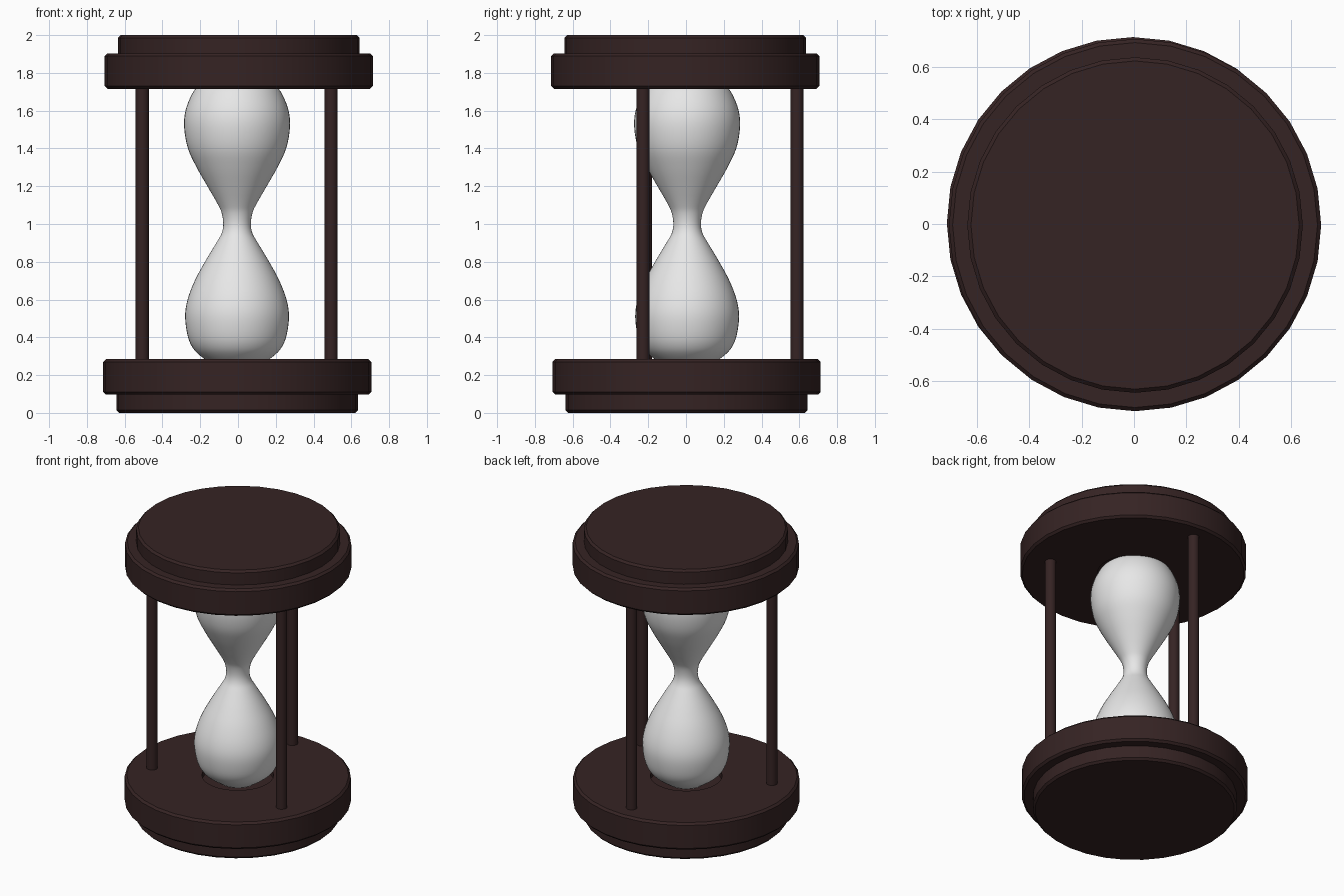
import bpy, bmesh, math

if "Cube" in bpy.data.objects:
    bpy.data.objects.remove(bpy.data.objects["Cube"])

def material(name, rgb):
    m = bpy.data.materials.new(name)
    m.diffuse_color = (*rgb, 1)
    m.use_nodes = True
    m.node_tree.nodes["Principled BSDF"].inputs["Base Color"].default_value = m.diffuse_color
    return m

wood = material("dark_wood", (0.036, 0.017, 0.017))
glass = material("pale_glass", (0.8, 0.8, 0.8))

def lathe(name, profile, centre, mat, sides, angle=35):
    """Revolve (radius, z) points, listed bottom to top, around a vertical axis."""
    bm = bmesh.new()
    rings = []
    for r, z in profile:
        if r == 0:
            rings.append([bm.verts.new((0, 0, z))] * sides)
        else:
            rings.append([bm.verts.new((r * math.cos(2 * math.pi * i / sides),
                                        r * math.sin(2 * math.pi * i / sides), z))
                          for i in range(sides)])
    for a, b in zip(rings, rings[1:]):
        for i in range(sides):
            j = (i + 1) % sides
            bm.faces.new(list(dict.fromkeys((a[i], a[j], b[j], b[i]))))
    bmesh.ops.recalc_face_normals(bm, faces=bm.faces)
    me = bpy.data.meshes.new(name)
    bm.to_mesh(me)
    bm.free()
    me.materials.append(mat)
    ob = bpy.data.objects.new(name, me)
    ob.location = (*centre, 0)
    bpy.context.collection.objects.link(ob)
    bpy.ops.object.select_all(action='DESELECT')
    ob.select_set(True)
    bpy.context.view_layer.objects.active = ob
    bpy.ops.object.shade_smooth_by_angle(angle=math.radians(angle))
    return ob

def smooth_profile(pts, steps=4):
    """Catmull-Rom curve through the points."""
    p = [pts[0]] + pts + [pts[-1]]
    out = []
    for a, b, c, d in zip(p, p[1:], p[2:], p[3:]):
        for s in range(steps):
            t = s / steps
            out.append(tuple(0.5 * (2 * b[k] + (c[k] - a[k]) * t
                                    + (2 * a[k] - 5 * b[k] + 4 * c[k] - d[k]) * t * t
                                    + (3 * b[k] - a[k] - 3 * c[k] + d[k]) * t ** 3)
                             for k in (0, 1)))
    return out + [pts[-1]]

# Two-tier end plate with small bevels and a shallow seat for the glass
v = 0.014
plate = [(0, 0), (0.64 - v, 0), (0.64, v), (0.64, 0.097), (0.71 - v, 0.097),
         (0.71, 0.097 + v), (0.71, 0.284 - v), (0.71 - v, 0.284),
         (0.225, 0.284), (0.225, 0.245), (0, 0.245)]
lathe("bottom_plate", plate, (-0.004, 0.003), wood, 32)
lathe("top_plate", [(r, 2 - z) for r, z in reversed(plate)], (0.004, -0.004), wood, 32)

# Glass bulbs joined by a narrow neck
bulb = [(0.12, 0.25), (0.192, 0.30), (0.235, 0.345), (0.262, 0.41), (0.275, 0.51),
        (0.262, 0.60), (0.224, 0.70), (0.17, 0.80), (0.11, 0.90), (0.082, 0.95),
        (0.073, 1.0), (0.082, 1.06), (0.105, 1.11), (0.157, 1.20), (0.214, 1.30),
        (0.26, 1.40), (0.28, 1.51), (0.273, 1.60), (0.24, 1.685), (0.205, 1.73),
        (0.15, 1.755)]
lathe("glass_bulbs", [(0, 0.245)] + smooth_profile(bulb) + [(0, 1.757)],
      (-0.005, 0.006), glass, 48, 60)

# Three posts between the plates
for side, pos in {"left": (-0.507, -0.215), "right": (0.493, -0.227),
                  "back": (0.005, 0.587)}.items():
    lathe(side + "_post", [(0, 0.27), (0.035, 0.27), (0.035, 1.74), (0, 1.74)],
          pos, wood, 24)
